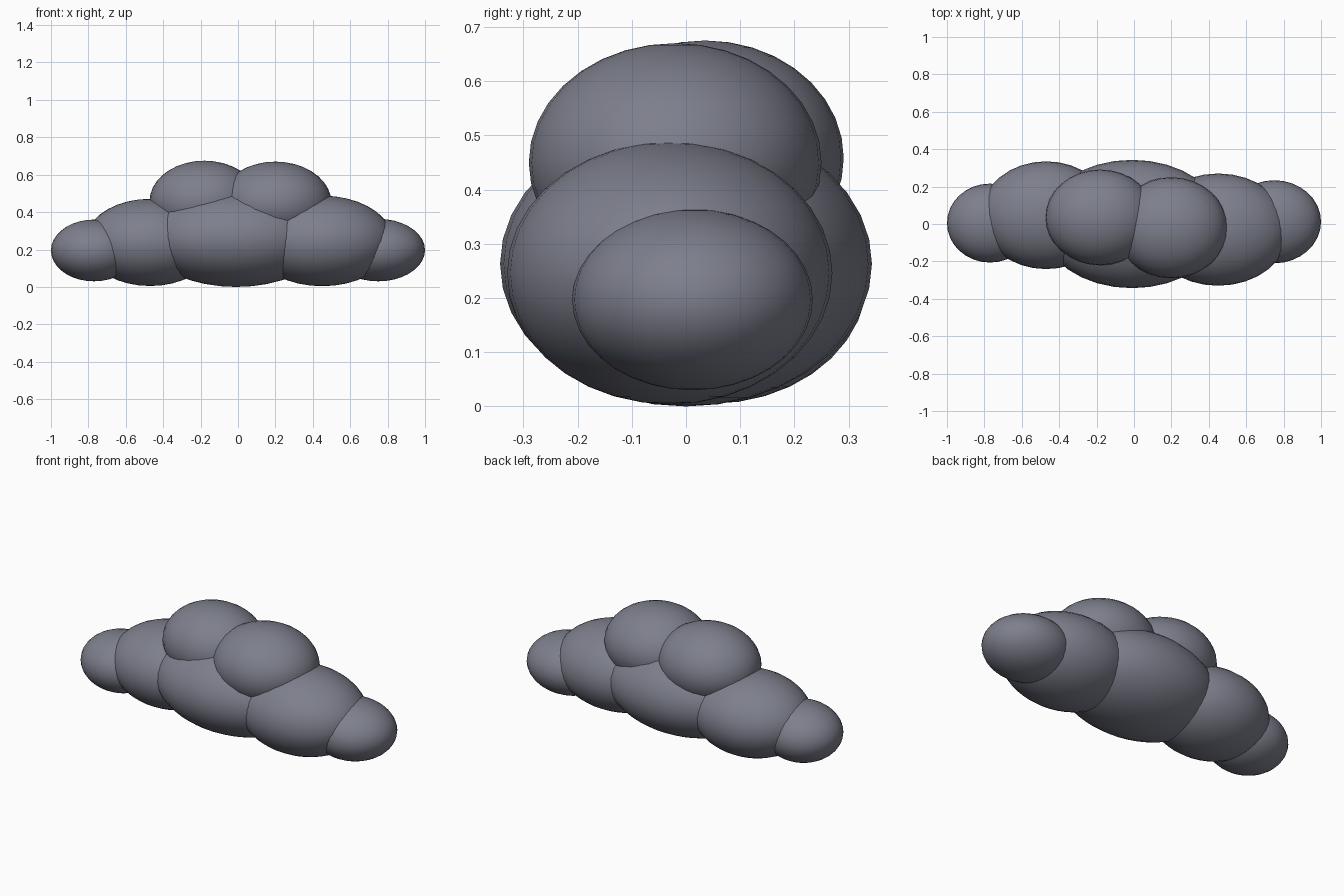
import bpy

# Remove the default cube
cube = bpy.data.objects.get("Cube")
if cube:
    bpy.data.objects.remove(cube, do_unlink=True)

# Single stormy grey colour
grey = bpy.data.materials.new("storm_grey")
grey.use_nodes = True
colour = (0.205, 0.212, 0.262, 1)
grey.diffuse_color = colour
bsdf = grey.node_tree.nodes["Principled BSDF"]
bsdf.inputs["Base Color"].default_value = colour
bsdf.inputs["Roughness"].default_value = 0.8


def puff(name, centre, radii):
    """Smooth ellipsoid lobe."""
    bpy.ops.mesh.primitive_uv_sphere_add(segments=32, ring_count=18, radius=1, location=centre)
    lobe = bpy.context.object
    lobe.name = lobe.data.name = name
    lobe.scale = radii
    bpy.ops.object.transform_apply(location=False, rotation=False, scale=True)
    bpy.ops.object.shade_smooth()
    lobe.data.materials.append(grey)


# Overlapping lobes of the cloud: name, centre, radii
lobes = [
    ("centre_puff", (-0.01, 0.0, 0.263), (0.487, 0.343, 0.263)),
    ("left_middle_puff", (0.45, -0.03, 0.246), (0.38, 0.30, 0.242)),
    ("right_middle_puff", (-0.47, 0.047, 0.238), (0.35, 0.288, 0.233)),
    ("left_end_puff", (0.75, 0.012, 0.197), (0.25, 0.222, 0.167)),
    ("right_end_puff", (-0.77, 0.005, 0.195), (0.23, 0.211, 0.165)),
    ("left_top_puff", (0.20, -0.02, 0.45), (0.30, 0.27, 0.22)),
    ("right_top_puff", (-0.18, 0.035, 0.458), (0.293, 0.256, 0.217)),
]
for lobe in lobes:
    puff(*lobe)
